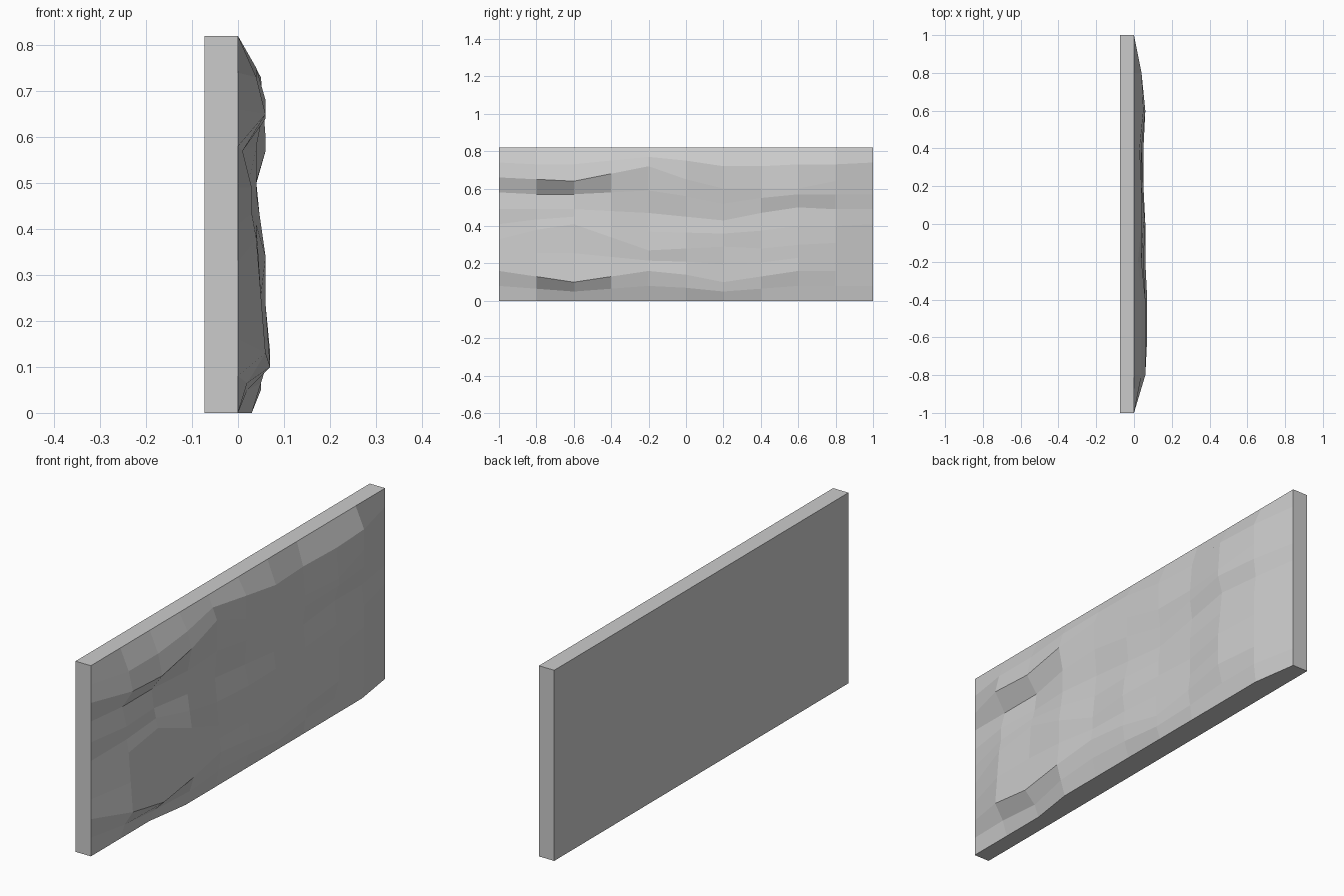
import bpy, bmesh

if "Cube" in bpy.data.objects:
    bpy.data.objects.remove(bpy.data.objects["Cube"])

BACK = -0.073
N = 10
COLS = [-1 + 0.2 * i for i in range(N + 1)]

# Meandering stone ledges: row index -> heights in hundredths along y
ledges = {
    0: [0] * 11,
    2: [16, 13, 10, 13, 16, 14, 10, 13, 16, 16, 16],
    4: [33, 38, 41, 34, 27, 28, 29, 28, 30, 31, 33],
    6: [49, 49, 49, 48, 47, 45, 43, 47, 50, 49, 49],
    7: [58, 57, 57, 58, 59, 56, 52, 55, 57, 57, 57],
    8: [66, 65, 64, 68, 72, 65, 60, 60, 60, 64, 66],
    9: [74, 73, 73, 75, 77, 75, 72, 72, 73, 73, 74],
    10: [82] * 11,
}
for r in (1, 3, 5):
    ledges[r] = [(a + b) / 2 for a, b in zip(ledges[r - 1], ledges[r + 1])]

# How far each ledge point stands out, one digit per column (hundredths)
relief = ["00033333330", "02255554440", "06776655640", "05565554640",
          "04465644640", "03354544540", "03243333430", "01144434640",
          "06664444640", "04442443540", "00000000000"]


def point(r, c):
    return (int(relief[r][c]) / 100, COLS[c], ledges[r][c] / 100)


bm = bmesh.new()
# Rough front
front = [[bm.verts.new(point(r, c)) for c in range(N + 1)] for r in range(N + 1)]
for r in range(N):
    for c in range(N):
        bm.faces.new((front[r][c], front[r][c + 1], front[r + 1][c + 1], front[r + 1][c]))

# Flat back and the four plain sides
back = [bm.verts.new((BACK, y, z)) for y, z in ((-1, 0), (1, 0), (1, 0.82), (-1, 0.82))]
bm.faces.new(back[::-1])
edges = [front[0], [row[-1] for row in front], front[-1][::-1], [row[0] for row in front][::-1]]
for i, edge in enumerate(edges):
    bm.faces.new([back[i], back[(i + 1) % 4]] + edge[::-1])
bmesh.ops.recalc_face_normals(bm, faces=bm.faces)

mesh = bpy.data.meshes.new("rock_wall_panel")
bm.to_mesh(mesh)
bm.free()
wall = bpy.data.objects.new("rock_wall_panel", mesh)
bpy.context.collection.objects.link(wall)
